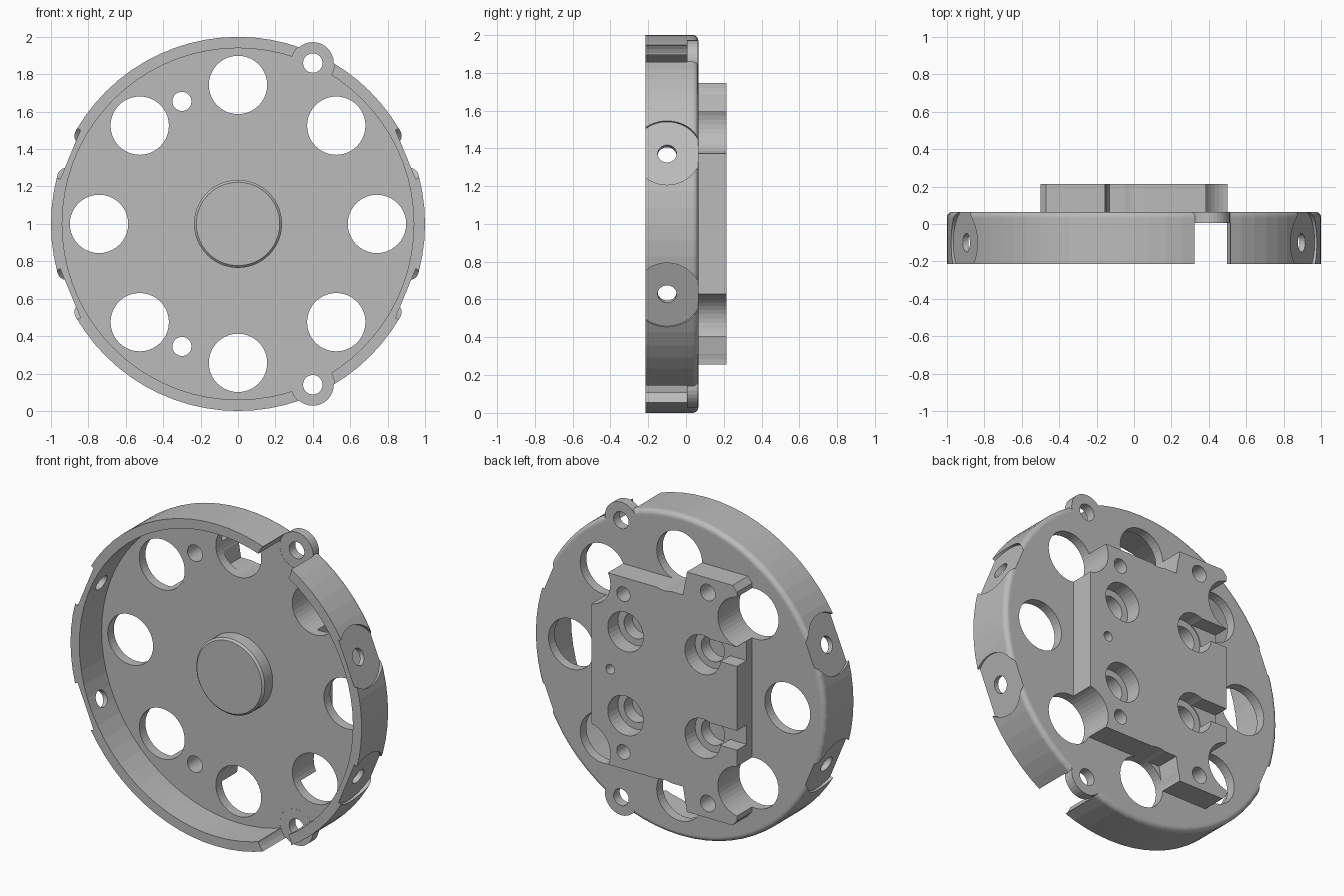
import bpy, bmesh, math
from mathutils import Vector, Matrix

if "Cube" in bpy.data.objects:
    bpy.data.objects.remove(bpy.data.objects["Cube"])

grey = bpy.data.materials.new("mid_grey")
grey.diffuse_color = (0.5, 0.5, 0.5, 1)
grey.use_nodes = True
grey.node_tree.nodes["Principled BSDF"].inputs["Base Color"].default_value = grey.diffuse_color


def make(name, bm):
    bmesh.ops.recalc_face_normals(bm, faces=bm.faces)
    me = bpy.data.meshes.new(name)
    bm.to_mesh(me)
    bm.free()
    ob = bpy.data.objects.new(name, me)
    me.materials.append(grey)
    bpy.context.collection.objects.link(ob)
    return ob


def rod(name, a, b, r, segs=32):
    """Cylinder between two points."""
    a, b = Vector(a), Vector(b)
    d = b - a
    bm = bmesh.new()
    bmesh.ops.create_cone(bm, cap_ends=True, segments=segs, radius1=r, radius2=r, depth=d.length)
    m = Matrix.Translation((a + b) / 2) @ d.to_track_quat('Z', 'Y').to_matrix().to_4x4()
    bmesh.ops.transform(bm, matrix=m, verts=bm.verts)
    return make(name, bm)


def y_rod(name, x, dz, r, y0, y1, segs=32):
    return rod(name, (x, y0, 1 + dz), (x, y1, 1 + dz), r, segs)


def combine(body, tool, op):
    mod = body.modifiers.new("b", 'BOOLEAN')
    mod.operation, mod.solver, mod.object = op, 'EXACT', tool
    bpy.context.view_layer.objects.active = body
    bpy.ops.object.modifier_apply(modifier=mod.name)
    bpy.data.objects.remove(tool, do_unlink=True)


def cut(body, tool):
    combine(body, tool, 'DIFFERENCE')


# Dished disc with rounded back edge and central boss, turned about the y axis
fillet = [(0.97 + 0.03 * math.cos(t), 0.035 + 0.03 * math.sin(t))
          for t in [math.pi / 2 * i / 5 for i in range(6)]]
profile = [(0, -0.085), (0.223, -0.085), (0.235, -0.073), (0.235, 0.005), (0.94, 0.005),
           (0.94, -0.215), (1, -0.215)] + fillet + [(0, 0.065)]
bm = bmesh.new()
vs = [bm.verts.new((r, y, 1)) for r, y in profile]
es = [bm.edges.new(p) for p in zip(vs, vs[1:])]
bmesh.ops.spin(bm, geom=vs + es, cent=(0, 0, 1), axis=(0, 1, 0), angle=2 * math.pi,
               steps=72, use_merge=False, use_duplicate=False)
bmesh.ops.remove_doubles(bm, verts=bm.verts, dist=1e-4)
body = make("hub_body", bm)

# Two screw lugs standing in notches of the rim wall
for s in (1, -1):
    cut(body, y_rod("notch", 0.4, 0.86 * s, 0.116, -0.4, 0.006))
    combine(body, y_rod("lug", 0.4, 0.86 * s, 0.112, 0.0055, 0.0645), 'UNION')

# Back plate with two taller tabs on one side
half = [(0.5, 0.595), (-0.13, 0.595), (-0.155, 0.745), (-0.47, 0.745), (-0.5, 0.71)]
outline = half + [(x, -z) for x, z in reversed(half)]
bm = bmesh.new()
f = bm.faces.new([bm.verts.new((x, 0.05, 1 + z)) for x, z in outline])
g = bmesh.ops.extrude_face_region(bm, geom=[f])
bmesh.ops.translate(bm, vec=(0, 0.165, 0), verts=[v for v in g["geom"] if isinstance(v, bmesh.types.BMVert)])
combine(body, make("back_plate", bm), 'UNION')

# Ring of eight large holes
for i in range(8):
    a = i * math.pi / 4
    cut(body, y_rod("big_hole", 0.743 * math.cos(a), 0.743 * math.sin(a), 0.156, -0.4, 0.4, 40))

for s in (1, -1):
    # Small through holes and blind holes
    cut(body, y_rod("lug_hole", 0.4, 0.86 * s, 0.052, -0.4, 0.4))
    cut(body, y_rod("pin_hole", -0.3, 0.655 * s, 0.051, -0.4, 0.4))
    cut(body, y_rod("blind_hole", 0.28, 0.49 * s, 0.045, 0.09, 0.4))
    # Stepped bolt pockets in the back plate
    for x in (0.265, -0.265):
        cut(body, y_rod("pocket", x, 0.26 * s, 0.122, 0.115, 0.4))
        cut(body, y_rod("pocket_core", x, 0.26 * s, 0.08, 0.035, 0.4))
    # Slot from pocket to plate edge
    bm = bmesh.new()
    bmesh.ops.create_cube(bm, size=1)
    bmesh.ops.scale(bm, vec=(0.28, 0.3, 0.12), verts=bm.verts)
    bmesh.ops.translate(bm, vec=(-0.44, 0.27, 1 + 0.26 * s + 0.05), verts=bm.verts)
    cut(body, make("slot", bm))
    # Radial screw holes with flat spot faces on the rim
    for side in (1, -1):
        d = Vector((side * math.cos(math.pi / 8), 0, s * math.sin(math.pi / 8)))
        c = Vector((0, -0.1, 1))
        cut(body, rod("spot_face", c + d * 0.97, c + d * 1.2, 0.183, 48))
        cut(body, rod("radial_hole", c + d * 0.85, c + d * 1.2, 0.05))
cut(body, y_rod("dowel_hole", 0.37, 0, 0.03, 0.1, 0.4, 20))

body.data.materials.clear()
body.data.materials.append(grey)
for p in body.data.polygons:
    p.material_index = 0
    p.use_smooth = False
